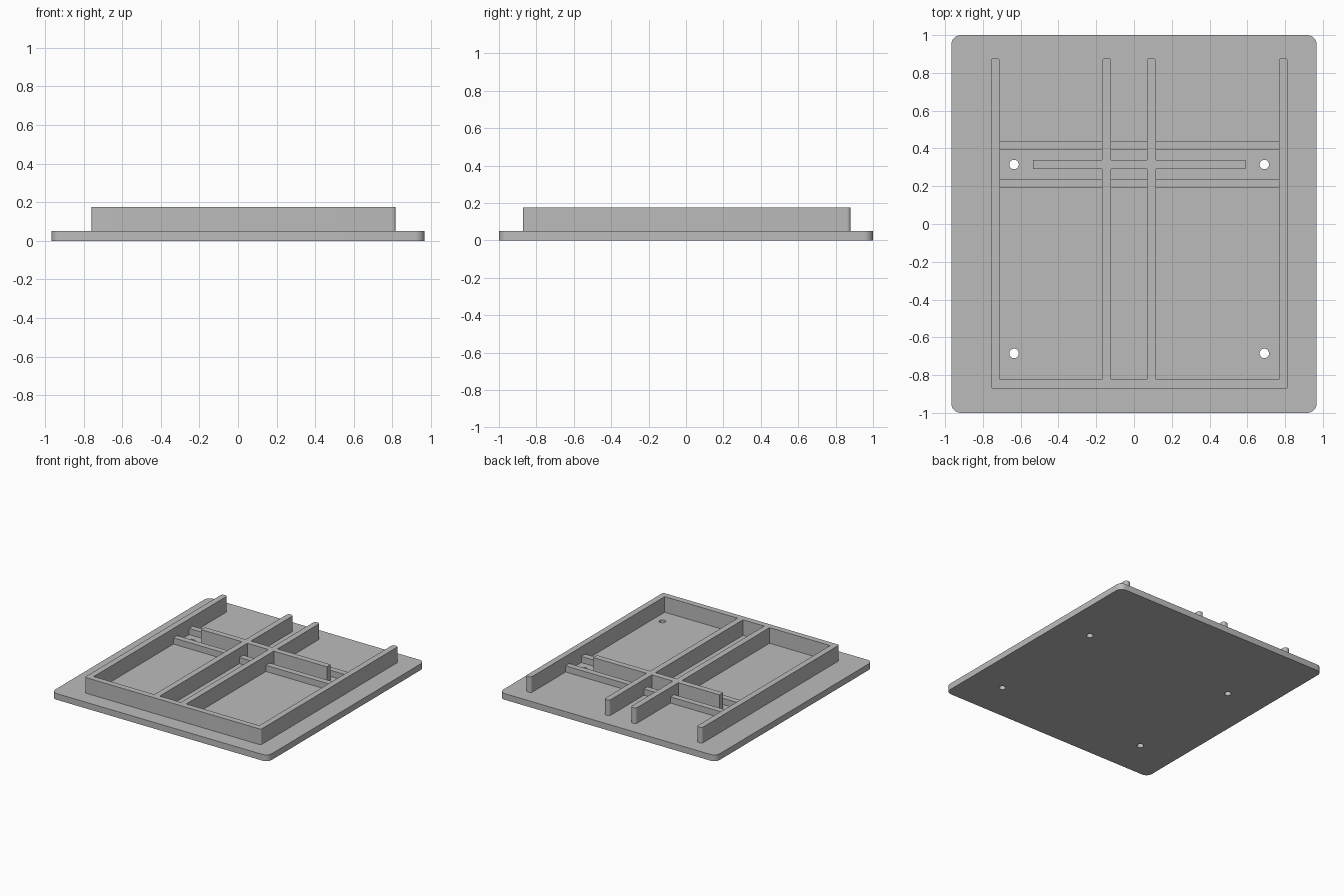
import bpy
import bmesh

default = bpy.data.objects.get("Cube")
if default:
    bpy.data.objects.remove(default, do_unlink=True)

grey = bpy.data.materials.new("plain grey")
grey.use_nodes = True
grey.diffuse_color = (0.5, 0.5, 0.5, 1)
grey.node_tree.nodes["Principled BSDF"].inputs["Base Color"].default_value = (0.5, 0.5, 0.5, 1)

BASE_TOP, RIB_TOP, WALL_TOP = 0.05, 0.10, 0.176
BACK, FRONT = 0.88, -0.872


def finish(name, bm):
    mesh = bpy.data.meshes.new(name)
    bm.to_mesh(mesh)
    bm.free()
    mesh.materials.append(grey)
    obj = bpy.data.objects.new(name, mesh)
    bpy.context.collection.objects.link(obj)
    return obj


def block(name, x, y, z, radius=0, rounded=lambda v: True):
    """Box between limits, rounding the upright edges chosen by a rule."""
    bm = bmesh.new()
    bmesh.ops.create_cube(bm, size=1)
    for v in bm.verts:
        v.co = [(a + b) / 2 + c * (b - a) for (a, b), c in zip((x, y, z), v.co)]
    if radius:
        edges = [e for e in bm.edges
                 if abs(e.verts[0].co.z - e.verts[1].co.z) > 0.001
                 and rounded(e.verts[0].co)]
        bmesh.ops.bevel(bm, geom=edges, offset=radius, segments=6,
                        profile=0.5, affect='EDGES')
    return finish(name, bm)


def combine(target, others, operation):
    """Apply boolean operations and discard the helper parts."""
    bpy.context.view_layer.objects.active = target
    for other in others:
        mod = target.modifiers.new("join", 'BOOLEAN')
        mod.operation = operation
        mod.solver = 'EXACT'
        mod.object = other
        bpy.ops.object.modifier_apply(modifier=mod.name)
        bpy.data.objects.remove(other, do_unlink=True)


# Base plate with four screw holes
plate = block("base_plate", (-0.967, 0.967), (-1, 1), (0, BASE_TOP), 0.05)
cutters = []
for x in (-0.635, 0.69):
    for y in (-0.685, 0.315):
        bm = bmesh.new()
        bmesh.ops.create_cone(bm, cap_ends=True, segments=32,
                              radius1=0.025, radius2=0.025, depth=0.3)
        bmesh.ops.translate(bm, verts=bm.verts, vec=(x, y, 0))
        cutter = finish("hole_cutter", bm)
        cutter.hide_render = True
        cutters.append(cutter)
combine(plate, cutters, 'DIFFERENCE')

# Tall dividers: front wall, four long rails and the cross bar
tall = (BASE_TOP, WALL_TOP)
dividers = block("divider_walls", (-0.758, 0.815), (FRONT, -0.824), tall,
                 0.012, lambda v: v.y < -0.85)
rails = [block("rail", (x, x + 0.048), (-0.85, BACK), tall,
               0.02, lambda v: v.y > 0)
         for x in (-0.758, -0.169, 0.068, 0.767)]
bar = block("cross_bar", (-0.535, 0.59), (0.291, 0.339), tall)
combine(dividers, rails + [bar], 'UNION')

# Low ribs running between the outer rails
for name, y in (("front_rib", 0.191), ("back_rib", 0.391)):
    block(name, (-0.72, 0.78), (y, y + 0.048), (BASE_TOP, RIB_TOP))

# Smooth the rounded corners and holes, keep all edges crisp
bpy.ops.object.select_all(action='DESELECT')
for obj in (plate, dividers):
    obj.select_set(True)
bpy.context.view_layer.objects.active = plate
bpy.ops.object.shade_smooth_by_angle()
